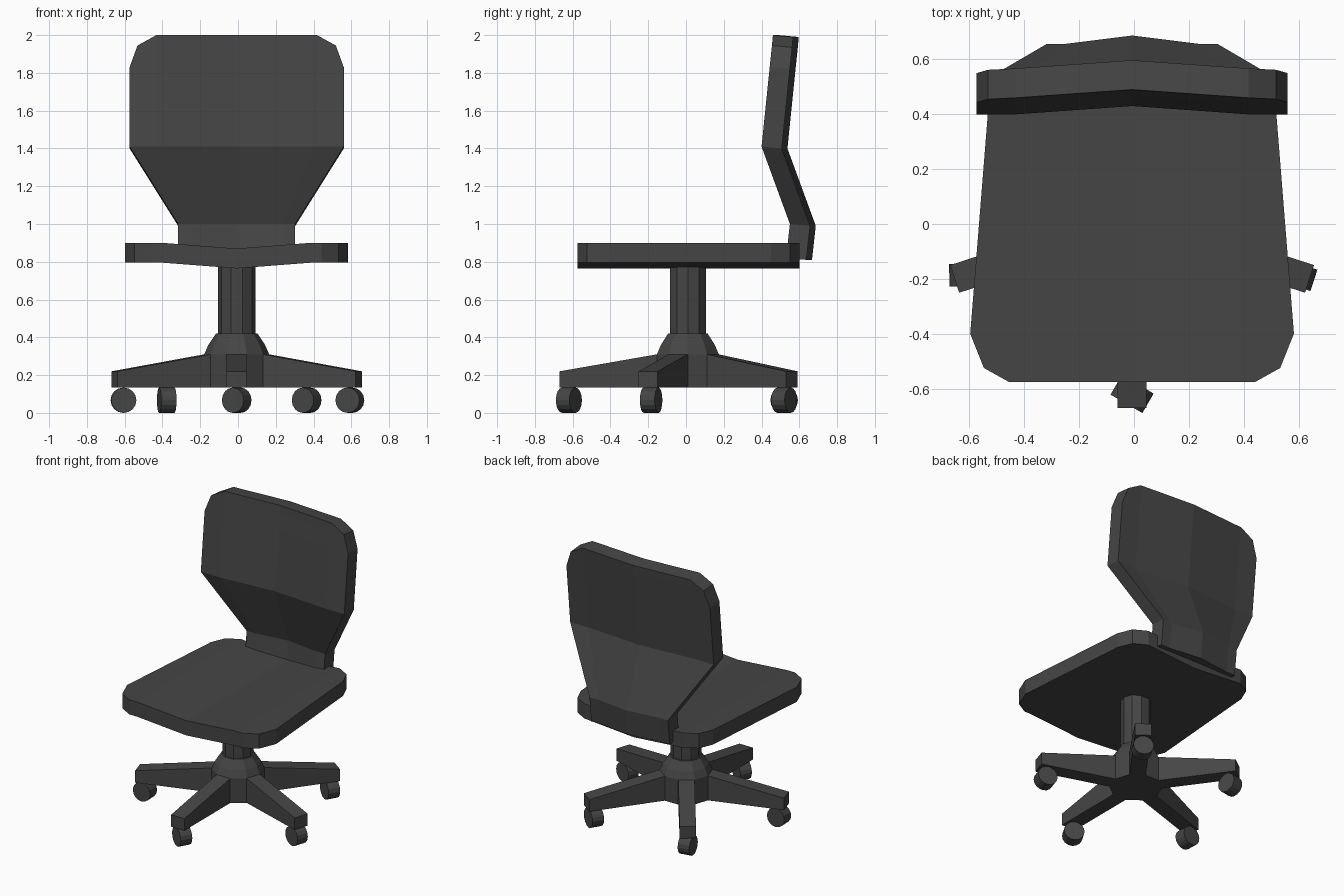
import bpy, bmesh
from math import cos, sin, pi, radians
from mathutils import Matrix, Vector

if "Cube" in bpy.data.objects:
    bpy.data.objects.remove(bpy.data.objects["Cube"])

CX, CY = -0.007, 0.01          # chair axis

dark = bpy.data.materials.new("dark_grey")
dark.diffuse_color = (0.06, 0.06, 0.06, 1)
dark.use_nodes = True
dark.node_tree.nodes["Principled BSDF"].inputs["Base Color"].default_value = dark.diffuse_color


def finish(name, bm):
    bmesh.ops.remove_doubles(bm, verts=bm.verts, dist=1e-4)
    bmesh.ops.recalc_face_normals(bm, faces=bm.faces)
    me = bpy.data.meshes.new(name)
    bm.to_mesh(me)
    bm.free()
    me.materials.append(dark)
    ob = bpy.data.objects.new(name, me)
    bpy.context.collection.objects.link(ob)
    return ob


def extrude(bm, offset):
    r = bmesh.ops.extrude_face_region(bm, geom=bm.faces[:])
    moved = [g for g in r["geom"] if isinstance(g, bmesh.types.BMVert)]
    bmesh.ops.translate(bm, verts=moved, vec=offset)


def lathe(name, profile, sides=10):
    bm = bmesh.new()
    rings = [[bm.verts.new((CX + r * cos(2 * pi * i / sides),
                            CY + r * sin(2 * pi * i / sides), z))
              for i in range(sides)] for r, z in profile]
    for a, b in zip(rings, rings[1:]):
        for i in range(sides):
            j = (i + 1) % sides
            bm.faces.new((a[i], a[j], b[j], b[i]))
    bm.faces.new(rings[0])
    bm.faces.new(rings[-1])
    return finish(name, bm)


# Seat: rounded trapezoid slab, dished along the centre line
half = [(0.45, -0.575), (0.54, -0.525), (0.59, -0.40),
        (0.522, 0.45), (0.48, 0.55), (0.39, 0.60)]
outline = half + [(-x, y) for x, y in reversed(half)]
bm = bmesh.new()
bm.faces.new([bm.verts.new((CX + x, y, 0.765)) for x, y in outline])
for x in (-0.39, 0, 0.39):
    bmesh.ops.bisect_plane(bm, geom=bm.verts[:] + bm.edges[:] + bm.faces[:],
                           plane_co=(CX + x, 0, 0), plane_no=(1, 0, 0))
for v in bm.verts:
    v.co.z += 0.03 * min(abs(v.co.x - CX) / 0.39, 1)
extrude(bm, (0, 0, 0.105))
finish("seat", bm)

# Backrest: rows of (z, centre y, half width, crease x), curved round the sitter
rows = [(0.82, 0.56, 0.31, 0.24), (1.0, 0.58, 0.31, 0.24),
        (1.41, 0.43, 0.567, 0.42), (1.83, 0.473, 0.567, 0.42),
        (1.945, 0.485, 0.525, 0.42), (2.0, 0.49, 0.425, 0.425)]
bm = bmesh.new()
grid = [[bm.verts.new((CX + x, y - (0.03 if x else 0), z))
         for x in (-hw, -cr, 0, cr, hw)] for z, y, hw, cr in rows]
for a, b in zip(grid, grid[1:]):
    for i in range(4):
        bm.faces.new((a[i], a[i + 1], b[i + 1], b[i]))
bmesh.ops.remove_doubles(bm, verts=bm.verts, dist=1e-4)
extrude(bm, (0, 0.107, -0.01))
finish("backrest", bm)

# Column and hub
lathe("column", [(0.1, 0.40), (0.1, 0.80)])
lathe("hub", [(0.172, 0.135), (0.172, 0.31), (0.15, 0.36), (0.11, 0.42)])

# Five legs with a caster under each tip (casters swivelled individually)
swivel = [60, 72, 60, 10, 92]
for k in range(5):
    ang = radians(-90 + 72 * k)
    place = Matrix.Translation((CX, CY, 0)) @ Matrix.Rotation(ang, 4, "Z")
    side = [(0.12, 0.135), (0.68, 0.135), (0.68, 0.22), (0.163, 0.31), (0.12, 0.31)]
    bm = bmesh.new()
    bm.faces.new([bm.verts.new((r, -0.053, z)) for r, z in side])
    extrude(bm, (0, 0.106, 0))
    bmesh.ops.transform(bm, matrix=place, verts=bm.verts)
    finish(f"leg_{k + 1}", bm)

    bm = bmesh.new()
    centre = place @ Vector((0.63, 0, 0.067))
    m = (Matrix.Translation(centre) @ Matrix.Rotation(radians(swivel[k]), 4, "Z")
         @ Matrix.Rotation(pi / 2, 4, "Y"))
    bmesh.ops.create_cone(bm, cap_ends=True, segments=16, radius1=0.067,
                          radius2=0.067, depth=0.082, matrix=m)
    finish(f"caster_{k + 1}", bm)
